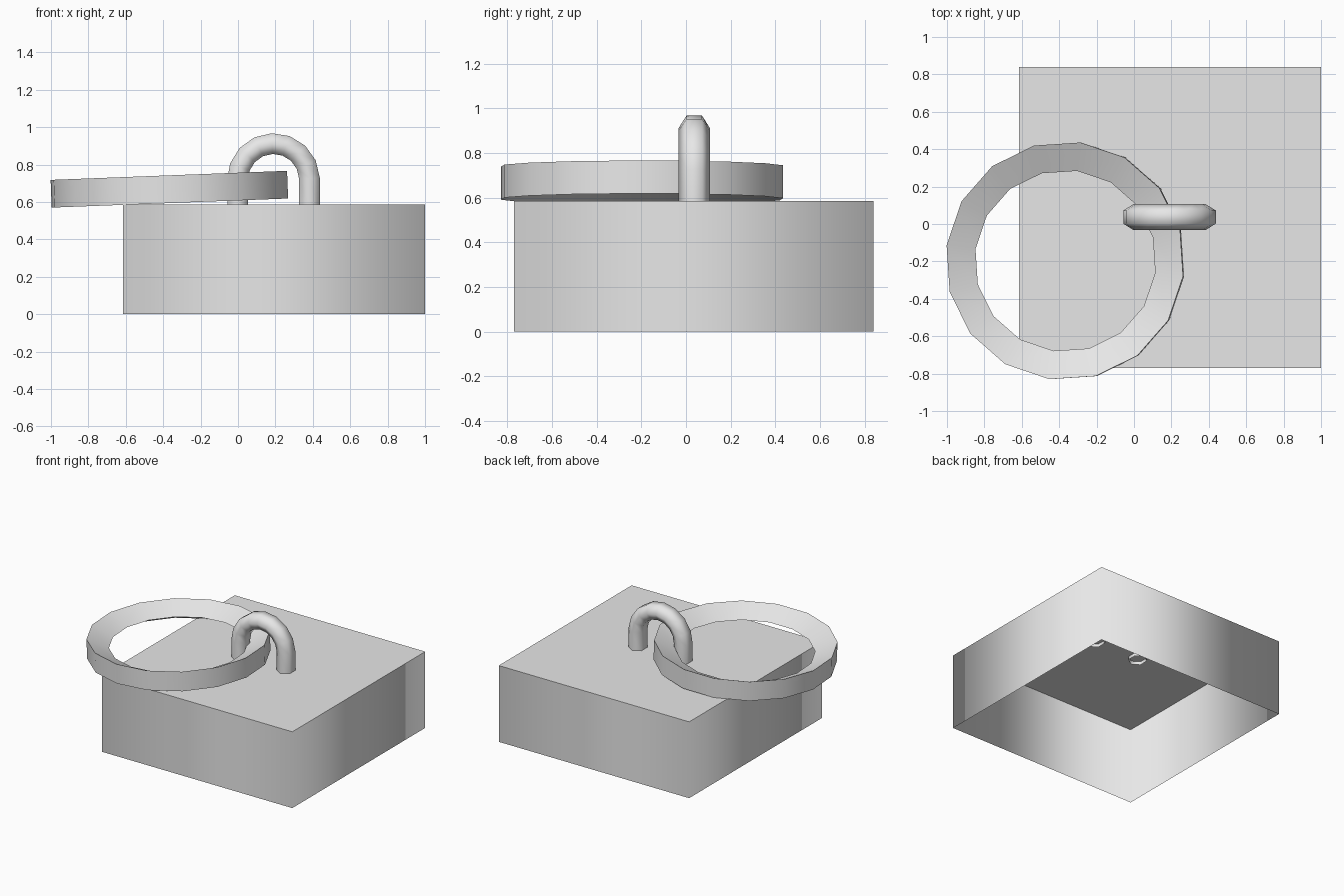
import bpy, bmesh
from math import cos, sin, pi, radians
from mathutils import Vector, Matrix

cube = bpy.data.objects.get("Cube")
if cube:
    bpy.data.objects.remove(cube, do_unlink=True)

grey = bpy.data.materials.new("light_grey")
grey.use_nodes = True
colour = (0.8, 0.8, 0.8, 1)
grey.diffuse_color = colour
grey.node_tree.nodes["Principled BSDF"].inputs["Base Color"].default_value = colour


def finish(bm, name):
    """Turn a bmesh into a smooth-shaded, grey object."""
    mesh = bpy.data.meshes.new(name)
    for f in bm.faces:
        f.smooth = True
    bm.to_mesh(mesh)
    bm.free()
    mesh.materials.append(grey)
    obj = bpy.data.objects.new(name, mesh)
    bpy.context.collection.objects.link(obj)
    return obj


def skin(bm, sections, closed):
    """Join matching cross-sections with quads."""
    loops = [[bm.verts.new(p) for p in s] for s in sections]
    n = len(loops[0])
    pairs = list(zip(loops, loops[1:]))
    if closed:
        pairs.append((loops[-1], loops[0]))
    for a, b in pairs:
        for i in range(n):
            j = (i + 1) % n
            bm.faces.new((a[i], a[j], b[j], b[i]))
    bmesh.ops.recalc_face_normals(bm, faces=bm.faces[:])
    return loops


# Hollow block, open below, with a crisp top rim and softly shaded walls
bm = bmesh.new()
bmesh.ops.create_cube(bm, size=1)
bmesh.ops.transform(bm, verts=bm.verts, matrix=Matrix.Translation((0.1925, 0.035, 0.2925))
                    @ Matrix.Diagonal((1.615, 1.61, 0.585, 1)))
bmesh.ops.delete(bm, geom=[f for f in bm.faces if f.normal.z < -0.5], context='FACES_ONLY')
for e in bm.edges:
    if all(v.co.z > 0.5 for v in e.verts):
        e.smooth = False
finish(bm, "block")

# Ring with a wedge section: upright outer band, pointed inner edge
bm = bmesh.new()
wedge = [(0.638, 0.074), (0.485, 0), (0.638, -0.074)]
sections = []
for k in range(16):
    a = radians(15 + 22.5 * k)
    sections.append([(r * cos(a), r * sin(a), z) for r, z in wedge])
for loop in skin(bm, sections, True):
    for v in loop:
        for e in v.link_edges:
            if e.other_vert(v) in loop:
                continue
            e.smooth = False
ring = finish(bm, "ring")
ring.location = (-0.367, -0.197, 0.668)
ring.rotation_euler.y = radians(-2.2)

# Staple: six-sided bar bent into an arch, legs sunk through the block top
bm = bmesh.new()
centre, radius = Vector((0.19, 0.037, 0.72)), 0.192
path = [(centre + Vector((radius, 0, -0.16)), 0)]
for k in range(9):
    a = radians(2 + 22.5 * k) if k < 8 else pi
    path.append((centre + radius * Vector((cos(a), 0, sin(a))), a))
path.append((centre + Vector((-radius, 0, -0.16)), pi))
sections = []
for p, a in path:
    out = Vector((cos(a), 0, sin(a)))
    sections.append([p + out * (0.064 * sin(t * pi / 3)) + Vector((0, 0.07 * cos(t * pi / 3), 0))
                     for t in range(6)])
skin(bm, sections, False)
finish(bm, "staple")
